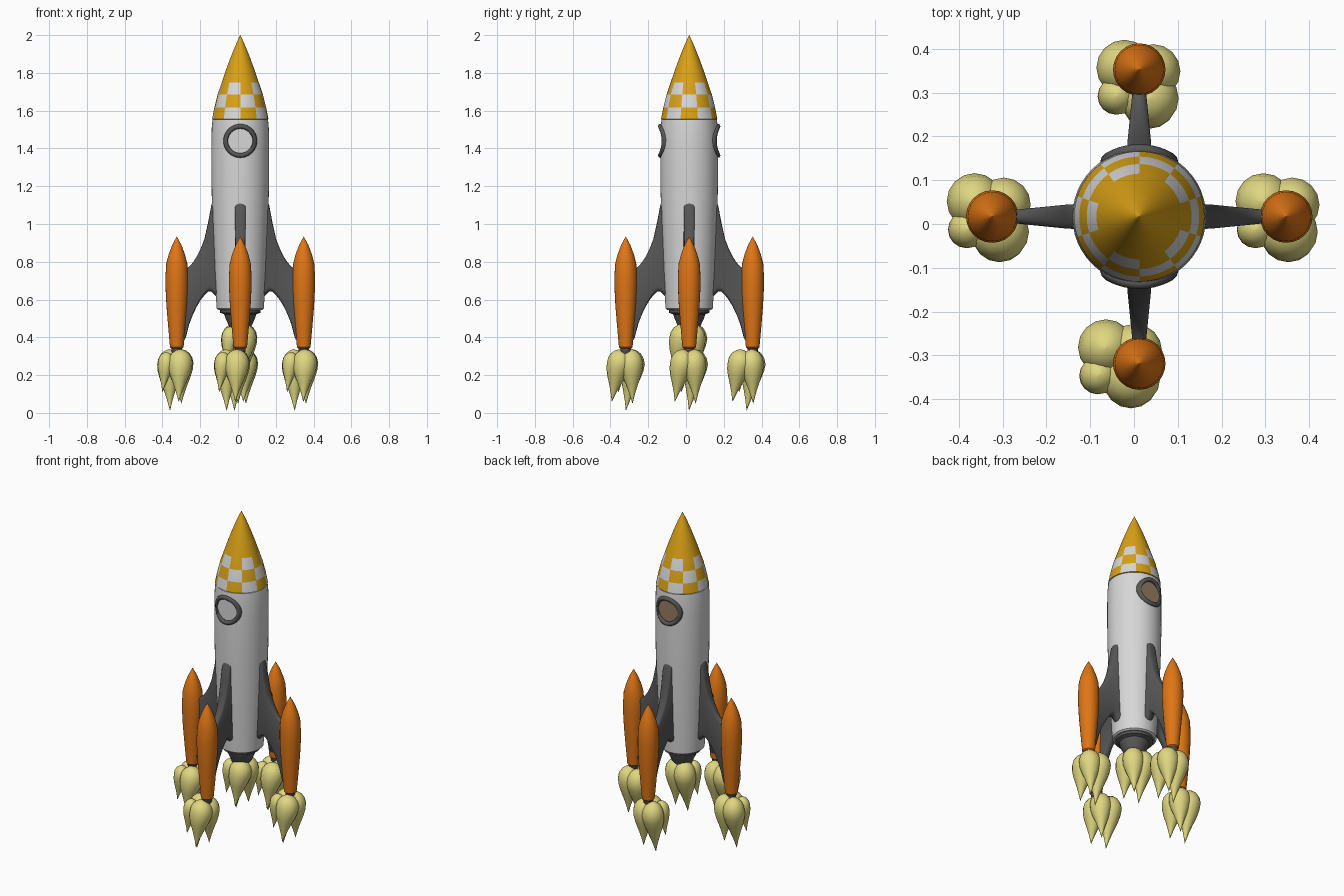
import bpy, bmesh, math
from mathutils import Vector, Matrix

if "Cube" in bpy.data.objects:
    bpy.data.objects.remove(bpy.data.objects["Cube"])

CX, CY = 0.012, 0.017      # rocket axis
ARM = 0.336                # booster distance from the axis


def material(name, rgb):
    m = bpy.data.materials.new(name)
    m.diffuse_color = (*rgb, 1)
    m.use_nodes = True
    m.node_tree.nodes["Principled BSDF"].inputs["Base Color"].default_value = m.diffuse_color
    return m


WHITE = material("white paint", (0.68, 0.68, 0.68))
GOLD = material("gold paint", (0.70, 0.36, 0.008))
ORANGE = material("orange paint", (0.74, 0.18, 0.008))
GREY = material("dark grey metal", (0.095, 0.095, 0.095))
FLAME = material("pale yellow flame", (0.74, 0.68, 0.22))
TAN = material("tan glass", (0.30, 0.21, 0.12))


def finish(name, bm, mats, angle=35):
    bmesh.ops.remove_doubles(bm, verts=bm.verts, dist=1e-5)
    bmesh.ops.recalc_face_normals(bm, faces=bm.faces)
    me = bpy.data.meshes.new(name)
    bm.to_mesh(me)
    bm.free()
    ob = bpy.data.objects.new(name, me)
    bpy.context.collection.objects.link(ob)
    for m in mats:
        me.materials.append(m)
    smooth(ob, angle)
    return ob


def smooth(ob, angle=35):
    bpy.ops.object.select_all(action='DESELECT')
    ob.select_set(True)
    bpy.context.view_layer.objects.active = ob
    bpy.ops.object.shade_smooth_by_angle(angle=math.radians(angle))


def loft(bm, rings, closed=False):
    """Skin a list of equally sized point rings."""
    vs = [[bm.verts.new(p) for p in r] for r in rings]
    n = len(vs[0])
    pairs = list(zip(vs, vs[1:])) + ([(vs[-1], vs[0])] if closed else [])
    for a, b in pairs:
        for i in range(n):
            j = (i + 1) % n
            bm.faces.new((a[i], a[j], b[j], b[i]))
    if not closed:
        bm.faces.new(vs[0])
        bm.faces.new(vs[-1])


def lathe_rings(profile, segs, x, y):
    """Rings turned around a vertical axis, starting at the front."""
    return [[(x + r * math.sin(math.tau * i / segs),
              y - r * math.cos(math.tau * i / segs), z) for i in range(segs)]
            for r, z in profile]


def lathe(name, profile, mat, x=CX, y=CY, segs=32, angle=35):
    bm = bmesh.new()
    loft(bm, lathe_rings(profile, segs, x, y))
    return finish(name, bm, [mat], angle)


# Fuselage
body = lathe("fuselage", [(0.115, 0.545), (0.125, 0.552), (0.136, 0.75), (0.146, 1.0),
                          (0.151, 1.15), (0.153, 1.3), (0.153, 1.42), (0.151, 1.51),
                          (0.147, 1.552)], WHITE, segs=48)

# Nose cone with three rows of checks, ten columns round
bm = bmesh.new()
loft(bm, lathe_rings([(0.142, 1.552), (0.149, 1.556), (0.137, 1.617), (0.120, 1.685),
                      (0.098, 1.75), (0.076, 1.815), (0.052, 1.88), (0.028, 1.94),
                      (0.0005, 2.0)], 60, CX, CY))
for f in bm.faces:
    c = f.calc_center_median()
    if 1.556 < c.z < 1.75:
        row = (c.z > 1.617) + (c.z > 1.685)
        col = int((math.atan2(c.x - CX, CY - c.y) % math.tau) / (math.tau / 10))
        f.material_index = (row + col) % 2
finish("nose_cone", bm, [GOLD, WHITE])

# Main nozzle
lathe("main_nozzle", [(0.108, 0.55), (0.106, 0.53), (0.085, 0.522), (0.078, 0.50),
                      (0.062, 0.465), (0.054, 0.445), (0.045, 0.445), (0.03, 0.48)], GREY)

# Portholes front and back: cut pocket, flat pane, frame following the hull
WZ, R = 1.44, 0.153
for label, s, glass in (("front", 1, WHITE), ("back", -1, TAN)):
    bpy.ops.mesh.primitive_cylinder_add(vertices=40, radius=0.075, depth=0.2,
                                        location=(CX, CY - s * 0.236, WZ),
                                        rotation=(math.pi / 2, 0, 0))
    cutter = bpy.context.object
    mod = body.modifiers.new("pocket", 'BOOLEAN')
    mod.operation, mod.solver, mod.object = 'DIFFERENCE', 'EXACT', cutter
    bpy.context.view_layer.objects.active = body
    bpy.ops.object.modifier_apply(modifier=mod.name)
    bpy.data.objects.remove(cutter)

    bm = bmesh.new()
    bmesh.ops.create_cone(bm, cap_ends=True, segments=40, radius1=0.074, radius2=0.074,
                          depth=0.006, matrix=Matrix.Translation((CX, CY - s * 0.138, WZ))
                          @ Matrix.Rotation(math.pi / 2, 4, 'X'))
    finish(label + "_window_pane", bm, [glass])

    rings = []
    for i in range(40):
        a = math.tau * i / 40
        ring = []
        for k in range(8):
            b = math.tau * k / 8
            rad, h = 0.077 + 0.0125 * math.cos(b), 0.0125 * math.sin(b)
            x = rad * math.cos(a)
            ring.append((CX + x, CY - s * (math.sqrt(R * R - x * x) + h),
                         WZ + rad * math.sin(a)))
        rings.append(ring)
    bm = bmesh.new()
    loft(bm, rings, closed=True)
    finish(label + "_window_frame", bm, [GREY], 60)
smooth(body)

# Fin section stations: distance from axis, top, bottom, half thickness
FIN = [(0.12, 1.15, 0.61, 0.029), (0.14, 1.13, 0.63, 0.029), (0.153, 1.10, 0.642, 0.028),
       (0.17, 1.01, 0.642, 0.027), (0.19, 0.92, 0.622, 0.025), (0.21, 0.868, 0.597, 0.023),
       (0.23, 0.828, 0.563, 0.021), (0.25, 0.797, 0.522, 0.019), (0.27, 0.775, 0.47, 0.017),
       (0.288, 0.765, 0.40, 0.015), (0.31, 0.76, 0.36, 0.013)]
BOOSTER = [(0.030, 0.342), (0.036, 0.348), (0.046, 0.46), (0.055, 0.57), (0.060, 0.67),
           (0.060, 0.72), (0.056, 0.79), (0.043, 0.84), (0.024, 0.89), (0.0005, 0.933)]

# Flame lobes: bulb offset x, y, radius, then tip offset x, y and tip height
LOBES = [(-0.034, 0.036, 0.064, -0.03, 0.0, 0.013), (0.032, 0.028, 0.062, 0.03, 0.035, 0.05),
         (0.024, -0.034, 0.066, 0.016, -0.075, 0.06), (-0.050, -0.027, 0.044, -0.07, -0.04, 0.11)]
# Lobe profile: fraction from top to tip, fraction of radius
DROP = [(0, 0.01), (0.02, 0.34), (0.07, 0.66), (0.15, 0.9), (0.25, 1.0), (0.36, 0.96),
        (0.5, 0.78), (0.66, 0.5), (0.83, 0.23), (1, 0.01)]


def flames(name, x, y, lift=0.0):
    bm = bmesh.new()
    for bx, by, r, tx, ty, tz in LOBES:
        top = 0.337 if r > 0.05 else 0.322
        rings = []
        for t, k in DROP:
            s = max(0, (t - 0.25) / 0.75)
            c = Vector((x + bx + (tx - bx) * s, y + by + (ty - by) * s,
                        lift + top + (tz - top) * t))
            rings.append([c + Vector((r * k * math.cos(math.tau * i / 16),
                                      r * k * math.sin(math.tau * i / 16), 0))
                          for i in range(16)])
        loft(bm, rings)
    finish(name, bm, [FLAME], 50)


# Four boosters with fin, nozzle and flames
for label, ux, uy, fx, fy in (("right", 1, 0, 0.330, 0.016), ("left", -1, 0, -0.330, 0.016),
                              ("back", 0, 1, 0.012, 0.321), ("front", 0, -1, -0.030, -0.318)):
    bx, by = CX + ux * ARM, CY + uy * ARM
    lathe(label + "_booster", BOOSTER, ORANGE, bx, by, 24)
    lathe(label + "_booster_nozzle", [(0.029, 0.346), (0.027, 0.325), (0.02, 0.31)],
          GREY, bx, by, 20)
    rings = []
    for d, zt, zb, w in FIN:
        ring = []
        for k in range(14):
            a = math.pi * (k if k < 7 else k - 1) / 6
            z = (zt - w if k < 7 else zb + w) + w * math.sin(a)
            side = w * math.cos(a)
            ring.append((CX + ux * d - uy * side, CY + uy * d + ux * side, z))
        rings.append(ring)
    bm = bmesh.new()
    loft(bm, rings)
    finish(label + "_fin", bm, [GREY], 50)
    flames(label + "_flames", fx, fy)

flames("main_flames", 0.008, 0.013, 0.135)
